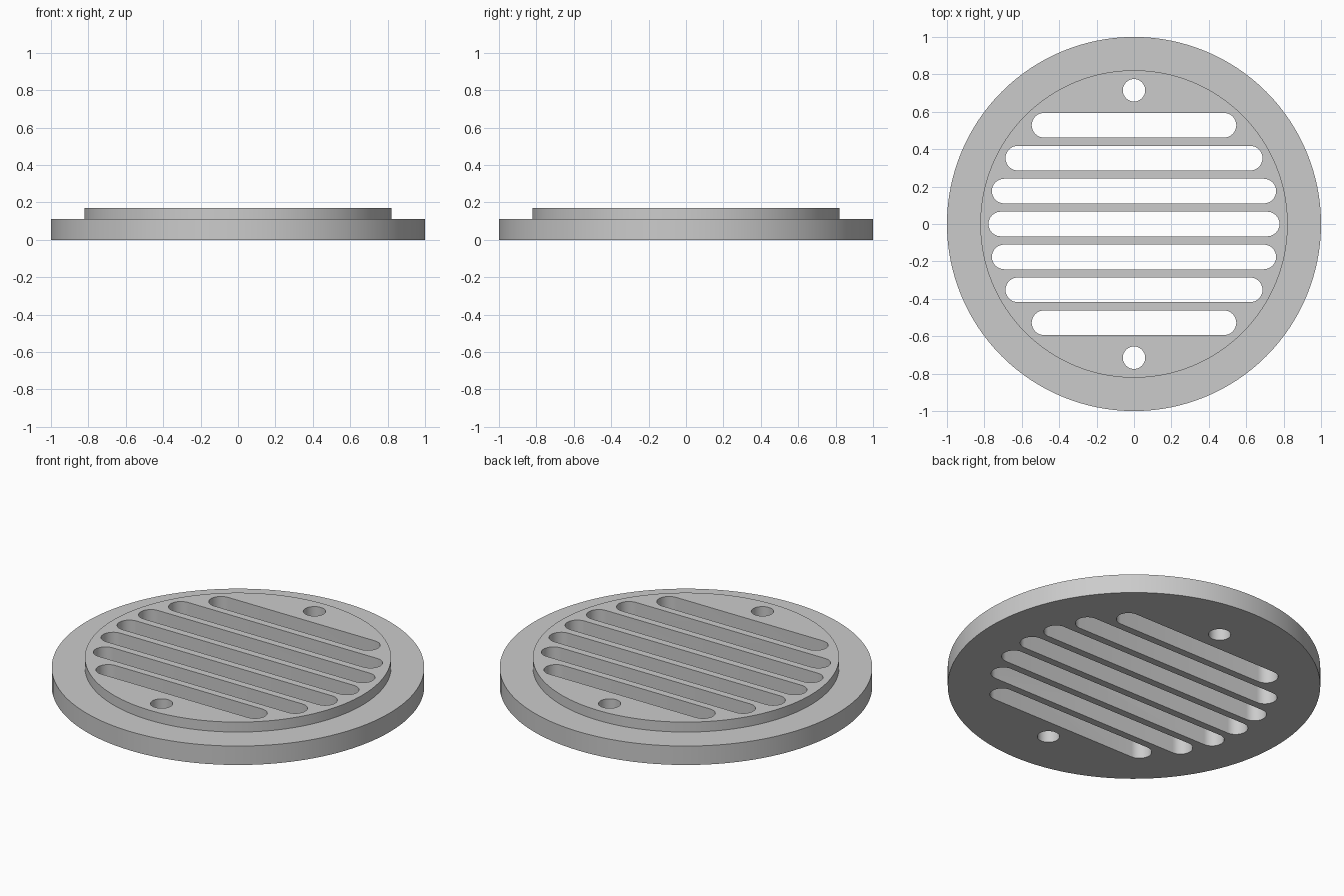
import bpy
import bmesh
from math import cos, sin, pi, sqrt, radians

if "Cube" in bpy.data.objects:
    bpy.data.objects.remove(bpy.data.objects["Cube"], do_unlink=True)

RIM_R, RIM_Z = 1.0, 0.112
DISC_R, DISC_Z = 0.822, 0.171
SLOT_R, SLOT_PITCH = 0.066, 0.176
HOLE_R, HOLE_Y = 0.06, 0.715
SLOT_HALF = [0.778, 0.76, 0.687, 0.547]   # half lengths from the middle outward

metal = bpy.data.materials.new("light_grey_metal")
metal.use_nodes = True
grey = (0.6, 0.6, 0.6, 1)
metal.diffuse_color = grey
metal.node_tree.nodes["Principled BSDF"].inputs["Base Color"].default_value = grey


def make_object(name, bm):
    bmesh.ops.recalc_face_normals(bm, faces=bm.faces)
    mesh = bpy.data.meshes.new(name)
    bm.to_mesh(mesh)
    bm.free()
    mesh.materials.append(metal)
    obj = bpy.data.objects.new(name, mesh)
    bpy.context.collection.objects.link(obj)
    return obj


def ring(bm, radius, z, n=128):
    return [bm.verts.new((radius * cos(2 * pi * i / n), radius * sin(2 * pi * i / n), z))
            for i in range(n)]


def capsule_prism(bm, half, radius, y, n=16):
    """Vertical prism with a rounded-end outline, long along x."""
    straight = half - radius
    outline = []
    for side in (1, -1):
        for i in range(n + 1):
            if straight == 0 and i == n:
                continue
            a = -pi / 2 + pi * i / n
            outline.append((side * (straight + radius * cos(a)), y + side * radius * sin(a)))
    low = [bm.verts.new((px, py, -0.1)) for px, py in outline]
    high = [bm.verts.new((px, py, 0.3)) for px, py in outline]
    bm.faces.new(low[::-1])
    bm.faces.new(high)
    for i in range(len(low)):
        j = (i + 1) % len(low)
        bm.faces.new((low[i], low[j], high[j], high[i]))


# Stepped round body: wide flange with a raised disc on top
bm = bmesh.new()
rings = [ring(bm, r, z) for r, z in
         ((RIM_R, 0), (RIM_R, RIM_Z), (DISC_R, RIM_Z), (DISC_R, DISC_Z))]
for a, b in zip(rings, rings[1:]):
    for i in range(len(a)):
        j = (i + 1) % len(a)
        bm.faces.new((a[i], a[j], b[j], b[i]))
bm.faces.new(rings[0][::-1])
bm.faces.new(rings[-1])
grate = make_object("drain_grate", bm)

# Cutter for the seven slots and two screw holes
bm = bmesh.new()
for row in range(-3, 4):
    capsule_prism(bm, SLOT_HALF[abs(row)], SLOT_R, row * SLOT_PITCH)
for side in (1, -1):
    capsule_prism(bm, HOLE_R, HOLE_R, side * HOLE_Y)
cutter = make_object("slot_cutter", bm)

cut = grate.modifiers.new("slots", "BOOLEAN")
cut.operation = "DIFFERENCE"
cut.solver = "EXACT"
cut.object = cutter

# Apply the cut, drop the helper, smooth the round walls
bpy.ops.object.select_all(action="DESELECT")
bpy.context.view_layer.objects.active = grate
grate.select_set(True)
bpy.ops.object.modifier_apply(modifier=cut.name)
bpy.data.objects.remove(cutter, do_unlink=True)
bpy.ops.object.shade_smooth_by_angle(angle=radians(30))
